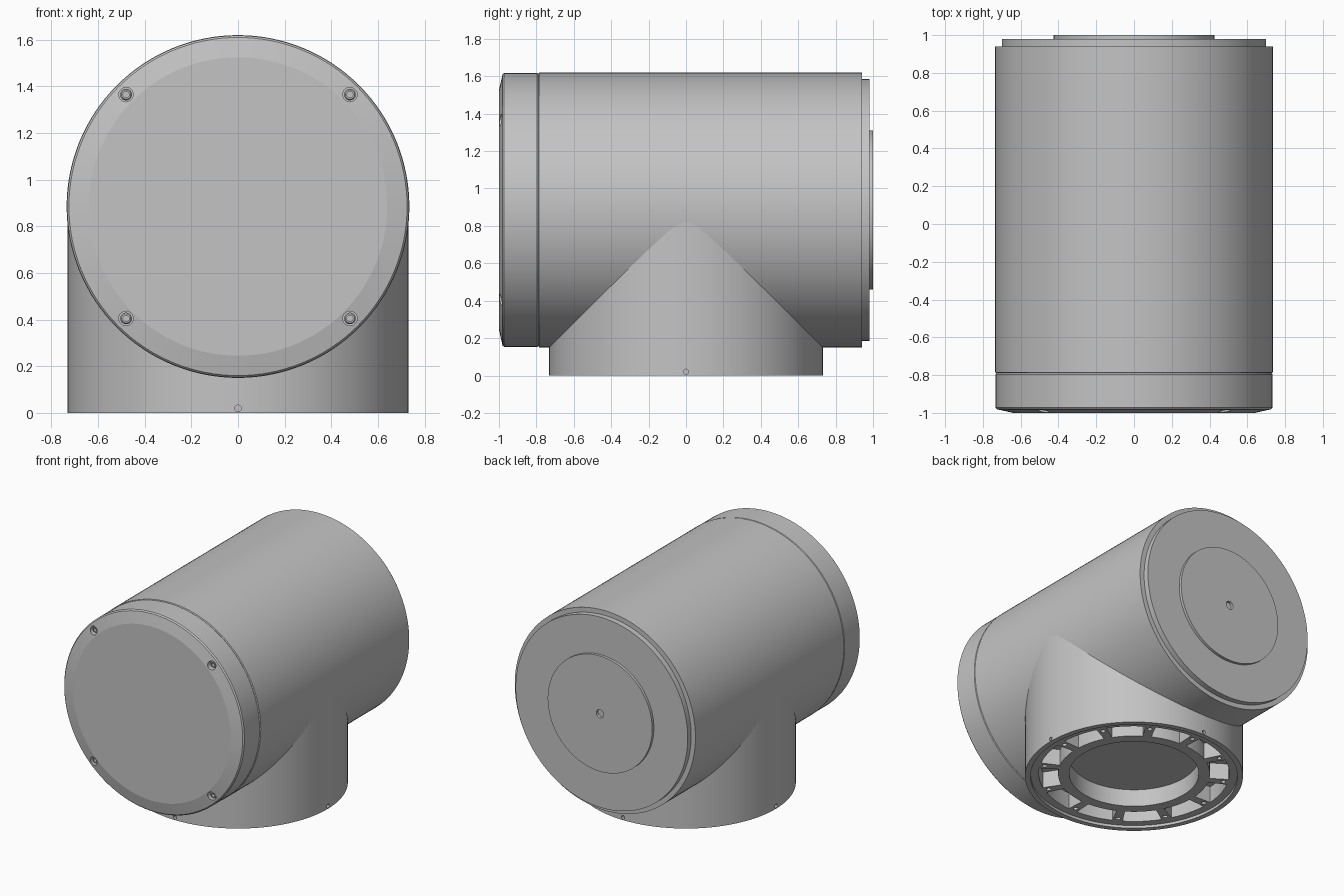
import bpy, bmesh, math
from mathutils import Matrix, Vector

cube = bpy.data.objects.get("Cube")
if cube:
    bpy.data.objects.remove(cube, do_unlink=True)

R, ZC = 0.735, 0.885          # housing radius and axis height
SEG = 128

grey = bpy.data.materials.new("satin grey")
grey.use_nodes = True
grey.diffuse_color = (0.55, 0.55, 0.55, 1)
grey.node_tree.nodes["Principled BSDF"].inputs["Base Color"].default_value = (0.55, 0.55, 0.55, 1)

# Local z of a lathed part becomes world y, centred on the housing axis
ALONG_Y = Matrix.Translation((0, 0, ZC)) @ Matrix.Rotation(-math.pi / 2, 4, 'X')


def finish(bm, name, matrix=Matrix()):
    bmesh.ops.transform(bm, matrix=matrix, verts=bm.verts)
    bmesh.ops.recalc_face_normals(bm, faces=bm.faces)
    mesh = bpy.data.meshes.new(name)
    bm.to_mesh(mesh)
    bm.free()
    mesh.materials.append(grey)
    obj = bpy.data.objects.new(name, mesh)
    bpy.context.collection.objects.link(obj)
    return obj


def lathe(name, profile, matrix=Matrix(), seg=SEG):
    """Revolve (radius, height) points around z; radius 0 closes the end."""
    bm = bmesh.new()
    rings = []
    for r, h in profile:
        if r == 0:
            rings.append([bm.verts.new((0, 0, h))] * seg)
        else:
            rings.append([bm.verts.new((r * math.cos(a), r * math.sin(a), h))
                          for a in (math.tau * i / seg for i in range(seg))])
    for low, high in zip(rings, rings[1:]):
        for i in range(seg):
            j = (i + 1) % seg
            corners = list(dict.fromkeys((low[i], low[j], high[j], high[i])))
            bm.faces.new(corners)
    return finish(bm, name, matrix)


def rod(bm, r, depth, matrix, seg=20):
    bmesh.ops.create_cone(bm, cap_ends=True, segments=seg, radius1=r,
                          radius2=r, depth=depth, matrix=matrix)


def cut(target, cutter):
    cutter.hide_render = True
    mod = target.modifiers.new("cut", 'BOOLEAN')
    mod.operation, mod.solver, mod.object = 'DIFFERENCE', 'EXACT', cutter
    graph = bpy.context.evaluated_depsgraph_get()
    result = bpy.data.meshes.new_from_object(target.evaluated_get(graph))
    target.modifiers.clear()
    target.data = result
    bpy.data.objects.remove(cutter, do_unlink=True)


# Main housing, open seam towards the cap
housing = lathe("housing", [(0, -0.79), (R - 0.01, -0.79), (R, -0.785),
                            (R, 0.94), (0, 0.94)], ALONG_Y)

# Front cap with wide chamfer, and its seam line
cap = lathe("front_cap", [(0, -1.0), (0.64, -1.0), (0.725, -0.981), (R - 0.002, -0.972),
                          (R - 0.002, -0.796), (R - 0.01, -0.785), (0, -0.785)], ALONG_Y)

# Stepped rear plate and hub with a centre hole
rear = lathe("rear_plate", [(0, 0.93), (0.70, 0.93), (0.70, 0.98), (0, 0.98)], ALONG_Y)
hub = lathe("rear_hub", [(0.03, 0.97), (0.425, 0.97), (0.425, 1.0),
                         (0.03, 1.0), (0.03, 0.97)], ALONG_Y)

# Cap screws sunk in four holes
corners = [(sx * 0.48, ZC + sz * 0.48) for sx in (-1, 1) for sz in (-1, 1)]
flat = Matrix.Rotation(math.pi / 2, 4, 'X')
bm = bmesh.new()
for x, z in corners:
    rod(bm, 0.031, 0.12, Matrix.Translation((x, -1.0, z)) @ flat)
cut(cap, finish(bm, "screw_hole_cutter"))
for n, (x, z) in enumerate(corners):
    face = Matrix.Translation((x, -0.94, z)) @ flat
    lathe(f"cap_screw_{n + 1}", [(0, 0.012), (0.013, 0.012), (0.013, 0.034),
                                 (0.02, 0.034), (0.025, 0.026), (0.025, -0.01), (0, -0.01)],
          face, 18)

# Base neck: thin outer rim, recessed flange, round centre well
RB = R - 0.003
base = lathe("base_neck", [(0, 0.147), (0.435, 0.147), (0.435, 0.02), (0.695, 0.02),
                           (0.695, 0.0), (RB, 0.0), (RB, ZC), (0, ZC)])

# Ring of pockets between spokes
COUNT, STEPS = 12, 6
bm = bmesh.new()
for k in range(COUNT):
    mid = math.tau * (k + 0.5) / COUNT
    half = math.pi / COUNT - 0.055
    angles = [mid + half * (2 * s / STEPS - 1) for s in range(STEPS + 1)]
    outline = [(0.64, a) for a in angles] + [(0.51, a) for a in reversed(angles)]
    face = bm.faces.new([bm.verts.new((r * math.cos(a), r * math.sin(a), -0.05))
                         for r, a in outline])
    grown = bmesh.ops.extrude_face_region(bm, geom=[face])
    bmesh.ops.translate(bm, vec=Vector((0, 0, 0.19)),
                        verts=[v for v in grown["geom"] if isinstance(v, bmesh.types.BMVert)])
cut(base, finish(bm, "pocket_cutter"))

# Bolt holes on the spokes and small side holes near the foot
bm = bmesh.new()
for k in range(COUNT):
    a = math.tau * k / COUNT
    rod(bm, 0.016, 0.16, Matrix.Translation((0.61 * math.cos(a), 0.61 * math.sin(a), 0)), 12)
for k in range(4):
    turn = Matrix.Rotation(k * math.pi / 2, 4, 'Z')
    rod(bm, 0.014, 0.04, turn @ Matrix.Translation((RB, 0, 0.02))
        @ Matrix.Rotation(math.pi / 2, 4, 'Y'), 12)
cut(base, finish(bm, "bolt_hole_cutter"))

# Smooth curved walls, keep edges crisp
for obj in bpy.context.collection.objects:
    obj.select_set(obj.type == 'MESH')
    if obj.type == 'MESH':
        bpy.context.view_layer.objects.active = obj
bpy.ops.object.shade_smooth_by_angle(angle=math.radians(12))
